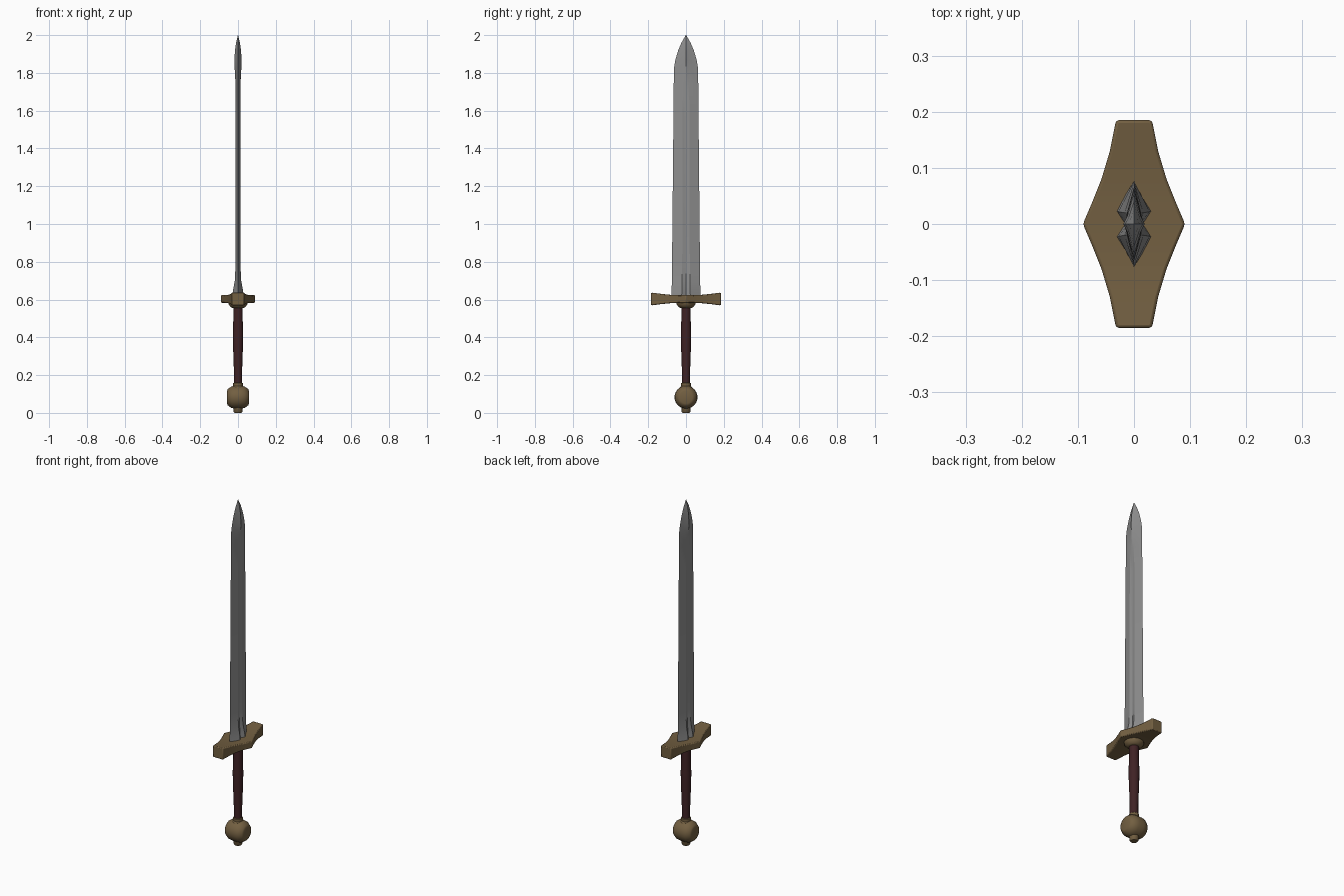
import bpy, bmesh, math

if "Cube" in bpy.data.objects:
    bpy.data.objects.remove(bpy.data.objects["Cube"], do_unlink=True)


def material(name, rgb):
    mat = bpy.data.materials.new(name)
    mat.use_nodes = True
    mat.diffuse_color = (*rgb, 1)
    mat.node_tree.nodes["Principled BSDF"].inputs["Base Color"].default_value = (*rgb, 1)
    return mat


steel = material("grey steel", (0.27, 0.27, 0.27))
brass = material("dull brass", (0.17, 0.115, 0.053))
leather = material("dark red leather", (0.05, 0.016, 0.018))


def loft(name, rings, mat, bevel=0, angle=30):
    """Skin a list of equal-length rings and cap both ends."""
    bm = bmesh.new()
    loops = [[bm.verts.new(p) for p in ring] for ring in rings]
    n = len(loops[0])
    for a, b in zip(loops, loops[1:]):
        for i in range(n):
            j = (i + 1) % n
            bm.faces.new((a[i], a[j], b[j], b[i]))
    bm.faces.new(loops[0][::-1])
    bm.faces.new(loops[-1])
    bmesh.ops.recalc_face_normals(bm, faces=bm.faces)
    mesh = bpy.data.meshes.new(name)
    bm.to_mesh(mesh)
    bm.free()
    mesh.materials.append(mat)
    obj = bpy.data.objects.new(name, mesh)
    bpy.context.collection.objects.link(obj)
    if bevel:
        mod = obj.modifiers.new("soft edges", "BEVEL")
        mod.width, mod.segments, mod.limit_method = bevel, 2, "ANGLE"
        mod.angle_limit = math.radians(35)
    bpy.ops.object.select_all(action="DESELECT")
    obj.select_set(True)
    bpy.context.view_layer.objects.active = obj
    bpy.ops.object.shade_smooth_by_angle(angle=math.radians(angle))
    return obj


def turned(name, profile, mat, sides=16, axis="z", centre=0, angle=40):
    """Turn a (radius, position) profile round the z or x axis."""
    rings = []
    for r, h in profile:
        ring = []
        for i in range(sides):
            t = math.tau * (i + 0.5) / sides
            u, v = r * math.cos(t), r * math.sin(t)
            ring.append((u, v, h) if axis == "z" else (h, u, centre + v))
        rings.append(ring)
    return loft(name, rings, mat, angle=angle)


def blade_ring(z, half_width, shoulder, shoulder_y, middle):
    """Double-edged section with a shallow fuller down each face."""
    quarter = [(0, half_width), (shoulder, shoulder_y), (middle, 0), (shoulder, -shoulder_y)]
    return [(x, y, z) for x, y in quarter] + [(-x, -y, z) for x, y in quarter]


# Blade: flared foot, fullered length, ridged leaf-shaped tip
loft("blade", [blade_ring(*s) for s in (
    (0.60, 0.077, 0.033, 0.024, 0.018),
    (0.64, 0.076, 0.028, 0.022, 0.014),
    (0.70, 0.075, 0.017, 0.020, 0.010),
    (0.78, 0.074, 0.013, 0.020, 0.009),
    (1.60, 0.066, 0.013, 0.018, 0.009),
    (1.74, 0.065, 0.013, 0.016, 0.013),
    (1.83, 0.063, 0.012, 0.016, 0.018),
    (1.87, 0.056, 0.012, 0.014, 0.019),
    (1.92, 0.041, 0.010, 0.011, 0.016),
    (1.96, 0.024, 0.007, 0.007, 0.010),
    (2.00, 0.001, 0.0005, 0.0005, 0.0007))], steel, angle=20)

# Crossguard: pointed in the middle, flaring upward and downward at its ends
half = [(0, 0.091, 0.020), (0.04, 0.074, 0.020), (0.08, 0.058, 0.022),
        (0.13, 0.043, 0.027), (0.185, 0.032, 0.034)]
stations = [(-y, x, h) for y, x, h in half[:0:-1]] + half
loft("crossguard", [[(x, y, 0.603 - h), (x, y, 0.603 + h),
                     (-x, y, 0.603 + h), (-x, y, 0.603 - h)]
                    for y, x, h in stations], brass, bevel=0.005)

# Collar below the guard
turned("guard_collar", [(0.030, 0.555), (0.038, 0.560), (0.050, 0.573), (0.052, 0.590)], brass)

# Grip
turned("grip", [(0.022, 0.14), (0.022, 0.22), (0.027, 0.36), (0.028, 0.42),
                (0.025, 0.50), (0.025, 0.57)], leather)

# Pommel: thick wheel facing both sides, with a neck and an end nut
turned("pommel", [(0.034, -0.058), (0.044, -0.054), (0.058, -0.034), (0.061, -0.015),
                  (0.061, 0.015), (0.058, 0.034), (0.044, 0.054), (0.034, 0.058)],
       brass, sides=20, axis="x", centre=0.083)
turned("pommel_neck", [(0.034, 0.12), (0.032, 0.137), (0.026, 0.143), (0.026, 0.157), (0.022, 0.160)], brass)
turned("pommel_nut", [(0.018, 0.0), (0.023, 0.006), (0.026, 0.035)], brass)
